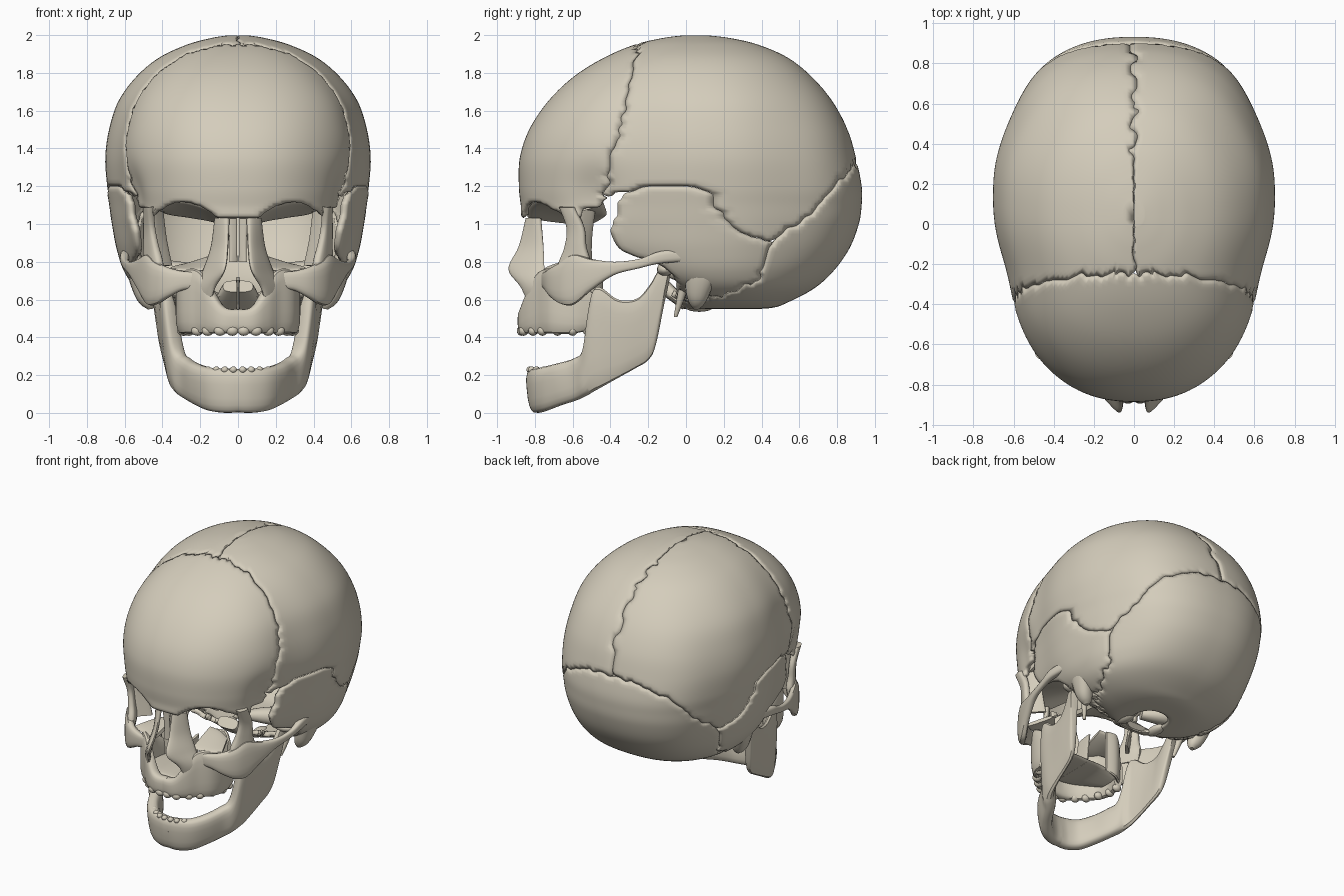
import bpy, bmesh, math
from mathutils import Vector, Matrix

if "Cube" in bpy.data.objects:
    bpy.data.objects.remove(bpy.data.objects["Cube"])

bone_mat = bpy.data.materials.new("bone")
bone_mat.diffuse_color = (.66, .61, .50, 1)
bone_mat.use_nodes = True
bone_mat.node_tree.nodes["Principled BSDF"].inputs["Base Color"].default_value = bone_mat.diffuse_color


def spline(rows, per):
    """Catmull-Rom rows of numbers, several samples per span."""
    out, n = [], len(rows)
    for i in range(n - 1):
        quad = (rows[max(i - 1, 0)], rows[i], rows[i + 1], rows[min(i + 2, n - 1)])
        for k in range(per):
            t = k / per
            out.append([0.5 * (2 * b + (c - a) * t + (2 * a - 5 * b + 4 * c - d) * t * t
                               + (3 * b - a - 3 * c + d) * t ** 3) for a, b, c, d in zip(*quad)])
    out.append(list(rows[-1]))
    return out


def interp(table, v):
    if v <= table[0][0]:
        return table[0][1]
    for (a, b), (c, d) in zip(table, table[1:]):
        if v <= c:
            return b + (d - b) * (v - a) / (c - a)
    return table[-1][1]


def power(v, e):
    return math.copysign(abs(v) ** e, v)


def finish(name, bm, mirror=False):
    me = bpy.data.meshes.new(name)
    bm.to_mesh(me)
    bm.free()
    me.materials.append(bone_mat)
    ob = bpy.data.objects.new(name, me)
    bpy.context.collection.objects.link(ob)
    bpy.ops.object.select_all(action='DESELECT')
    ob.select_set(True)
    bpy.context.view_layer.objects.active = ob
    bpy.ops.object.shade_smooth_by_angle(angle=math.radians(40))
    if mirror:
        ob.modifiers.new("Mirror", 'MIRROR').use_mirror_merge = False
    return ob


def slab(name, rows, n=3.0, mirror=True):
    """Bone blade: each row is edge point p, opposite edge point q, thickness."""
    pts = spline(rows, 6)
    P = [Vector(r[:3]) for r in pts]
    Q = [Vector(r[3:6]) for r in pts]
    mid = [(p + q) / 2 for p, q in zip(P, Q)]
    bm, rings, seg = bmesh.new(), [], 18
    for i, r in enumerate(pts):
        tan = mid[min(i + 1, len(mid) - 1)] - mid[max(i - 1, 0)]
        half = (Q[i] - P[i]) / 2
        side = tan.cross(half).normalized() * r[6] / 2
        rings.append([bm.verts.new(mid[i] + half * power(math.cos(a), 2 / n) + side * power(math.sin(a), 2 / n))
                      for a in (2 * math.pi * k / seg for k in range(seg))])
    for a, b in zip(rings, rings[1:]):
        for k in range(seg):
            bm.faces.new((a[k], a[(k + 1) % seg], b[(k + 1) % seg], b[k]))
    bm.faces.new(rings[0])
    bm.faces.new(rings[-1])
    bmesh.ops.recalc_face_normals(bm, faces=bm.faces)
    return finish(name, bm, mirror)


def upright(rows):
    """(x, y, bottom, top, thickness) rows to slab rows."""
    return [(x, y, b, x, y, t, w) for x, y, b, t, w in rows]


def level(rows):
    """(z, px, py, qx, qy, thickness) rows to slab rows."""
    return [(a, b, z, c, d, z, w) for z, a, b, c, d, w in rows]


def blobs(name, items, mirror=True):
    bm = bmesh.new()
    for loc, size in items:
        bmesh.ops.create_uvsphere(bm, u_segments=14, v_segments=9, radius=1,
                                  matrix=Matrix.Translation(loc) @ Matrix.Diagonal((*size, 1)))
    return finish(name, bm, mirror)


# Braincase: horizontal rings (z, front y, back y, half width, y of widest point)
stations = [(1.999, -.01, .11, .05, .05), (1.985, -.12, .23, .14, .05), (1.95, -.27, .38, .27, .05),
            (1.88, -.435, .54, .42, .07), (1.78, -.595, .665, .54, .09), (1.65, -.73, .775, .635, .12),
            (1.5, -.83, .855, .685, .15), (1.35, -.88, .90, .705, .18), (1.2, -.885, .93, .695, .2),
            (1.1, -.875, .93, .68, .2), (1.0, -.86, .915, .665, .2), (.87, -.75, .865, .64, .18),
            (.75, -.5, .78, .60, .18), (.66, -.2, .68, .53, .2), (.59, -.05, .55, .4, .2),
            (.555, -.02, .45, .26, .18), (.55, .0, .28, .12, .15)]
SEG = 190
rings = spline(stations, 7)
verts, faces = [], []
for z, yf, yb, w, ym in rings:
    for k in range(SEG):
        a = 2 * math.pi * k / SEG
        e = 2 / 2.3
        s = power(math.sin(a), e)
        y = ym + s * ((yb - ym) if s > 0 else (ym - yf))
        x = w * power(math.cos(a), e)
        x *= 1 - .07 * math.exp(-((y + .5) / .12) ** 2 - ((z - 1.15) / .15) ** 2)
        x *= 1 - .05 * math.exp(-((y - .58) / .25) ** 2) - .05 * math.exp(-((y + .27) / .2) ** 2)
        verts.append(Vector((x, y, z)))
for i in range(len(rings) - 1):
    for k in range(SEG):
        m = (k + 1) % SEG
        faces.append((i * SEG + k, (i + 1) * SEG + k, (i + 1) * SEG + m, i * SEG + m))
half = SEG // 4
for s in (-half, half):  # crown closed by a left and a right half
    faces.append(tuple((s + k) % SEG for k in range(2 * half + 1 + (SEG % 4 and s > 0))))

# Suture lines that divide the braincase into bones
coronal = [(1.1, -.45), (1.2, -.42), (1.35, -.39), (1.5, -.35), (1.75, -.3), (1.95, -.25)]
squamous = [(-.42, 1.15), (-.2, 1.2), (0, 1.2), (.12, 1.17), (.18, 1.05), (.3, .95), (.45, .9)]
lambdoid = [(0, .6), (.2, .62), (.38, .7), (.43, .8), (.45, .9), (.72, 1.1), (.9, 1.32), (.95, 1.36)]
temple = [(.7, -.05), (.78, -.12), (.82, -.25), (.86, -.36), (.95, -.4), (1.05, -.37), (1.16, -.34)]


def jag(t):
    return .011 * math.sin(47 * t) + .009 * math.sin(113 * t + 1)


def bone_at(c):
    x, y, z = c
    side = "right" if x < 0 else "left"
    if y < interp(coronal, z) + .7 * jag(abs(x) + z) and z > 1:
        brow = 1.035 + .08 * max(0, 1 - ((abs(x) - .29) / .17) ** 2)
        return "frontal_bone" if z > (brow if y < -.55 else 1.09) else None
    if z < interp(lambdoid, y) + jag(abs(x) + y) and y > -.1:
        return "occipital_bone"
    if z > interp(squamous, y) + .4 * jag(y):
        wave = 1.3 * jag(y) if z < 1.97 else 0
        return "parietal_bone_" + ("right" if x < wave else "left")
    return "temporal_bone_" + side if y > interp(temple, z) else None


groups = {}
for f in faces:
    name = bone_at(sum((verts[i] for i in f), Vector()) / len(f))
    if name:
        groups.setdefault(name, []).append(f)
for name, fs in groups.items():
    bm, made = bmesh.new(), {}
    for f in fs:
        for i in f:
            if i not in made:
                made[i] = bm.verts.new(verts[i])
        bm.faces.new([made[i] for i in f])
    rim = [v for v in bm.verts if v.is_boundary]
    for _ in range(2):
        new = {}
        for v in rim:
            near = [e.other_vert(v).co for e in v.link_edges if e.is_boundary]
            new[v] = v.co * .5 + sum(near, Vector()) / len(near) * .5
        for v, co in new.items():
            v.co = co
    bm.normal_update()
    shift = [(v, v.normal * ((-.008 if v.is_boundary else 0) + (.005 if "temporal" in name else 0)))
             for v in bm.verts]
    for v, d in shift:
        v.co += d
    ob = finish(name, bm)
    sol = ob.modifiers.new("Thickness", 'SOLIDIFY')
    sol.thickness, sol.offset = .032, -1

# Skull base: orbit roofs, petrous ridges, mastoids, styloids, condyles
slab("orbit_roof", [(.08, -.84, 1.04, .08, -.5, 1.0, .03), (.18, -.83, 1.09, .15, -.46, 1.02, .03),
                    (.29, -.79, 1.12, .27, -.43, 1.04, .03), (.38, -.73, 1.11, .38, -.42, 1.06, .03),
                    (.46, -.65, 1.06, .47, -.44, 1.12, .04)])
slab("petrous_ridge", [(.54, -.02, .76, .54, .14, .76, .14), (.4, -.02, .75, .36, .12, .74, .13),
                       (.25, -.05, .74, .2, .07, .73, .11), (.13, -.1, .74, .1, -.03, .74, .06)], 2.2)
slab("mastoid_process", level([(.88, .55, -.02, .57, .18, .06), (.75, .525, -.01, .545, .17, .1),
                               (.64, .49, .0, .5, .13, .11), (.58, .465, .02, .475, .1, .08),
                               (.55, .46, .04, .465, .07, .03)]), 2.2)
slab("styloid_process", level([(.72, .43, -.03, .43, .03, .06), (.6, .41, -.05, .41, -.01, .04),
                               (.51, .39, -.065, .39, -.045, .02)]), 2)
slab("occipital_base", [(-.13, .0, .57, .13, .0, .57, .06), (-.11, -.06, .62, .11, -.06, .62, .07),
                        (-.08, -.12, .67, .08, -.12, .67, .08)], mirror=False)
blobs("occipital_condyle", [((.13, .07, .565), (.04, .08, .03))])

# Cheekbones and arches
slab("cheek_arch", upright([(.2, -.755, .66, .745, .03), (.29, -.735, .65, .75, .05), (.37, -.705, .61, .77, .06),
                            (.43, -.655, .575, .8, .065), (.475, -.59, .575, .84, .06), (.52, -.5, .65, .815, .05),
                            (.565, -.38, .73, .8, .04), (.595, -.25, .765, .815, .035),
                            (.6, -.14, .79, .855, .05), (.58, .0, .8, .87, .06)]))
slab("cheek_frontal_process", level([(.72, .4, -.69, .49, -.53, .05), (.8, .41, -.67, .49, -.51, .06),
                                     (.88, .43, -.64, .49, -.53, .05), (.98, .45, -.63, .49, -.54, .045),
                                     (1.09, .46, -.67, .485, -.59, .05)]))
slab("orbit_side_wall", level([(.78, .45, -.6, .35, -.5, .025), (.92, .45, -.58, .38, -.5, .025),
                               (1.08, .46, -.58, .4, -.48, .025)]))

# Upper jaw, nose and palate
slab("upper_jaw", upright([(-.02, -.85, .43, .55, .07), (.07, -.85, .42, .56, .08), (.14, -.82, .42, .66, .07),
                           (.2, -.77, .42, .75, .06), (.27, -.7, .42, .76, .07), (.295, -.6, .42, .7, .07),
                           (.28, -.5, .44, .64, .07)]))
slab("nasal_process", level([(.54, .15, -.82, .24, -.73, .01), (.66, .125, -.87, .22, -.75, .04),
                             (.76, .07, -.94, .18, -.75, .035), (.88, .055, -.885, .14, -.755, .035),
                             (1.03, .05, -.845, .12, -.77, .04)]), 2.5)
slab("nasal_wall", level([(.8, .005, -.78, .045, -.8, .02), (.9, .005, -.79, .045, -.8, .02),
                          (1.03, .005, -.8, .05, -.81, .02)]))
slab("orbit_floor", [(.15, -.75, .76, .14, -.52, .83, .025), (.25, -.73, .75, .2, -.5, .81, .025),
                     (.36, -.7, .76, .28, -.52, .78, .025)])
slab("upper_jaw_rear_wall", upright([(.15, -.47, .5, .8, .03), (.22, -.46, .47, .8, .04), (.28, -.5, .46, .76, .03)]))
slab("palate", [(0, -.82, .53, 0, -.48, .53, .03), (.12, -.8, .53, .12, -.48, .53, .03),
                (.26, -.66, .5, .26, -.48, .5, .04)])
slab("nasal_septum", [(0, -.62, .54, 0, -.48, .54, .02), (0, -.6, .62, 0, -.47, .64, .015),
                      (0, -.58, .7, 0, -.46, .72, .02)], mirror=False)

# Lower jaw
slab("lower_jaw", [(-.02, -.785, .005, -.02, -.81, .23, .09), (.06, -.78, .0, .06, -.805, .235, .09),
                   (.14, -.74, .01, .15, -.77, .24, .09), (.205, -.66, .04, .22, -.69, .26, .09),
                   (.26, -.57, .07, .27, -.59, .29, .09), (.3, -.52, .095, .315, -.53, .35, .095),
                   (.325, -.485, .115, .365, -.495, .62, .085), (.345, -.44, .14, .39, -.455, .665, .065),
                   (.36, -.36, .185, .405, -.36, .6, .05), (.37, -.27, .235, .42, -.26, .605, .05),
                   (.38, -.2, .28, .43, -.19, .68, .055), (.395, -.16, .36, .44, -.14, .76, .055),
                   (.43, -.115, .6, .45, -.08, .78, .05)])
blobs("jaw_condyle", [((.45, -.11, .76), (.075, .045, .035))])

# Teeth along both arches
arch = spline([(.03, -.87), (.095, -.86), (.16, -.81), (.215, -.76), (.26, -.68), (.29, -.6), (.285, -.52)], 1)
blobs("upper_teeth", [((x, y, .435), (.033, .026, .027)) for x, y in arch])
blobs("lower_teeth", [((.025 + .045 * i, -.825 + .13 * (i / 4) ** 2, .228), (.02, .02, .018)) for i in range(5)])
